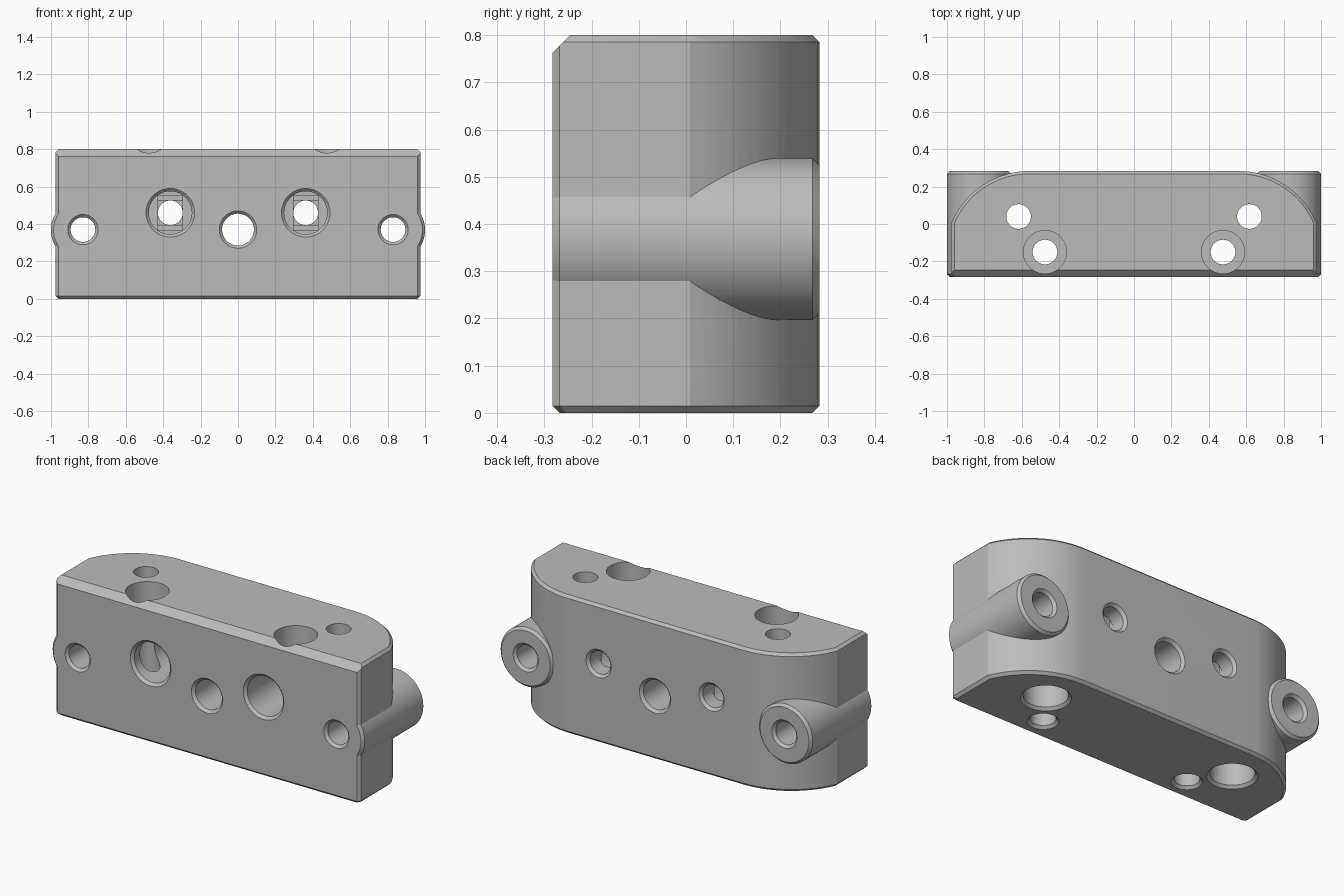
import bpy, bmesh, math
from mathutils import Matrix

if "Cube" in bpy.data.objects:
    bpy.data.objects.remove(bpy.data.objects["Cube"])

W, D, H = 0.975, 0.283, 0.8      # half width, half depth, height
CH = 0.015                       # edge chamfer
ARC_X, ARC_R = 0.56, 0.451       # rounded back corners
E = 0.02                         # cutter overshoot

grey = bpy.data.materials.new("plain_grey")
grey.use_nodes = True
grey.diffuse_color = (0.5, 0.5, 0.5, 1)
grey.node_tree.nodes["Principled BSDF"].inputs["Base Color"].default_value = (0.5, 0.5, 0.5, 1)


def loft(name, rings, matrix=Matrix()):
    """Closed solid skinned through rings of equal point count."""
    bm = bmesh.new()
    loops = [[bm.verts.new(matrix @ p) for p in ring] for ring in map(to_vecs, rings)]
    n = len(loops[0])
    for a, b in zip(loops, loops[1:]):
        for i in range(n):
            j = (i + 1) % n
            bm.faces.new((a[i], a[j], b[j], b[i]))
    bm.faces.new(loops[0])
    bm.faces.new(loops[-1])
    bmesh.ops.recalc_face_normals(bm, faces=bm.faces)
    mesh = bpy.data.meshes.new(name)
    bm.to_mesh(mesh)
    bm.free()
    mesh.materials.append(grey)
    ob = bpy.data.objects.new(name, mesh)
    bpy.context.collection.objects.link(ob)
    return ob


def to_vecs(ring):
    return [Matrix.Translation(p).to_translation() for p in ring]


def turned(name, steps, x, other, axis, segs=64):
    """Turned solid; steps are (position along axis, radius)."""
    rings = [[(r * math.cos(2 * math.pi * k / segs), r * math.sin(2 * math.pi * k / segs), t)
              for k in range(segs)] for t, r in steps]
    if axis == "Y":
        m = Matrix.Translation((x, 0, other)) @ Matrix.Rotation(-math.pi / 2, 4, "X")
    else:
        m = Matrix.Translation((x, other, 0))
    return loft(name, rings, m)


def box(name, x, y, z):
    """Box from three (min, max) ranges."""
    return loft(name, [[(x[0], y[0], h), (x[1], y[0], h), (x[1], y[1], h), (x[0], y[1], h)] for h in z])


def combine(tool, operation):
    tool.hide_render = True
    mod = body.modifiers.new("join", "BOOLEAN")
    mod.operation, mod.solver, mod.object = operation, "EXACT", tool
    bpy.context.view_layer.objects.active = body
    bpy.ops.object.modifier_apply(modifier=mod.name)
    bpy.data.objects.remove(tool)


def outline(inset, z):
    """Block footprint: straight front and sides, arcs into the back."""
    w, f, r = W - inset, -D + inset, ARC_R - inset
    cy = D - ARC_R
    end = math.acos((w - ARC_X) / r)
    half = [(w - CH, f), (w, f + CH)]
    for k in range(19):
        a = end + (math.pi / 2 - end) * k / 18
        half.append((ARC_X + r * math.cos(a), cy + r * math.sin(a)))
    return [(x, y, z) for x, y in half] + [(-x, y, z) for x, y in reversed(half)]


# Main block with chamfered top and bottom rims
body = loft("mounting_block", [outline(CH, 0), outline(0, CH), outline(0, H - CH), outline(CH, H)])

# Wider chamfer along the top front edge
c = 0.038
combine(loft("front_chamfer_cutter", [[(x, -D - E, H - c - E), (x, -D + c + E, H + E), (x, -D - E, H + E)]
                                      for x in (-1.1, 1.1)]), "DIFFERENCE")

# Side bosses running front to back
for s in (-1, 1):
    combine(turned("side_boss", [(-D, 0.157), (-D + CH, 0.171), (D - CH, 0.171), (D, 0.157)],
                   s * 0.829, 0.368, "Y", 96), "UNION")


def hole(r0, r1, start, end, floor=None, rim0=True, rim1=True):
    """Steps of a hole of radius r0 then r1, stepping at floor, with countersunk rims."""
    steps = [(start - E, r0 + (CH + E) * rim0), (start + CH, r0)]
    if floor is not None:
        steps += [(floor, r0), (floor, r1)]
    return steps + [(end - CH, r1), (end + E, r1 + (CH + E) * rim1)]


# Centre hole
combine(turned("centre_hole", hole(0.085, 0.085, -D, D), 0, 0.37, "Y"), "DIFFERENCE")

SMALL, HEAD = 0.066, 0.115
for s in (-1, 1):
    # Boss holes
    combine(turned("boss_hole", hole(SMALL, SMALL, -D, D), s * 0.829, 0.37, "Y"), "DIFFERENCE")
    # Front counterbores, with stepped slot and square at their floor
    cx, cz, floor = s * 0.362, 0.46, 0.16
    combine(turned("front_counterbore", hole(HEAD, SMALL, -D, D, floor), cx, cz, "Y"), "DIFFERENCE")
    for depth, tall in ((0.012, 0.093), (0.024, SMALL)):
        combine(box("floor_slot", (cx - SMALL, cx + SMALL), (floor - E, floor + depth),
                    (cz - tall, cz + tall)), "DIFFERENCE")
    # Upright screw holes: one sunk from the top, one sunk from the bottom
    combine(turned("top_counterbore", hole(SMALL, HEAD, 0, H, 0.63, True, False),
                   s * 0.476, -0.15, "Z"), "DIFFERENCE")
    combine(turned("bottom_counterbore", hole(HEAD, SMALL, 0, H, 0.17, True, False),
                   s * 0.617, 0.04, "Z"), "DIFFERENCE")

# Smooth curves, crisp edges
bpy.ops.object.select_all(action="DESELECT")
body.select_set(True)
bpy.context.view_layer.objects.active = body
bpy.ops.object.shade_smooth_by_angle(angle=math.radians(18))
